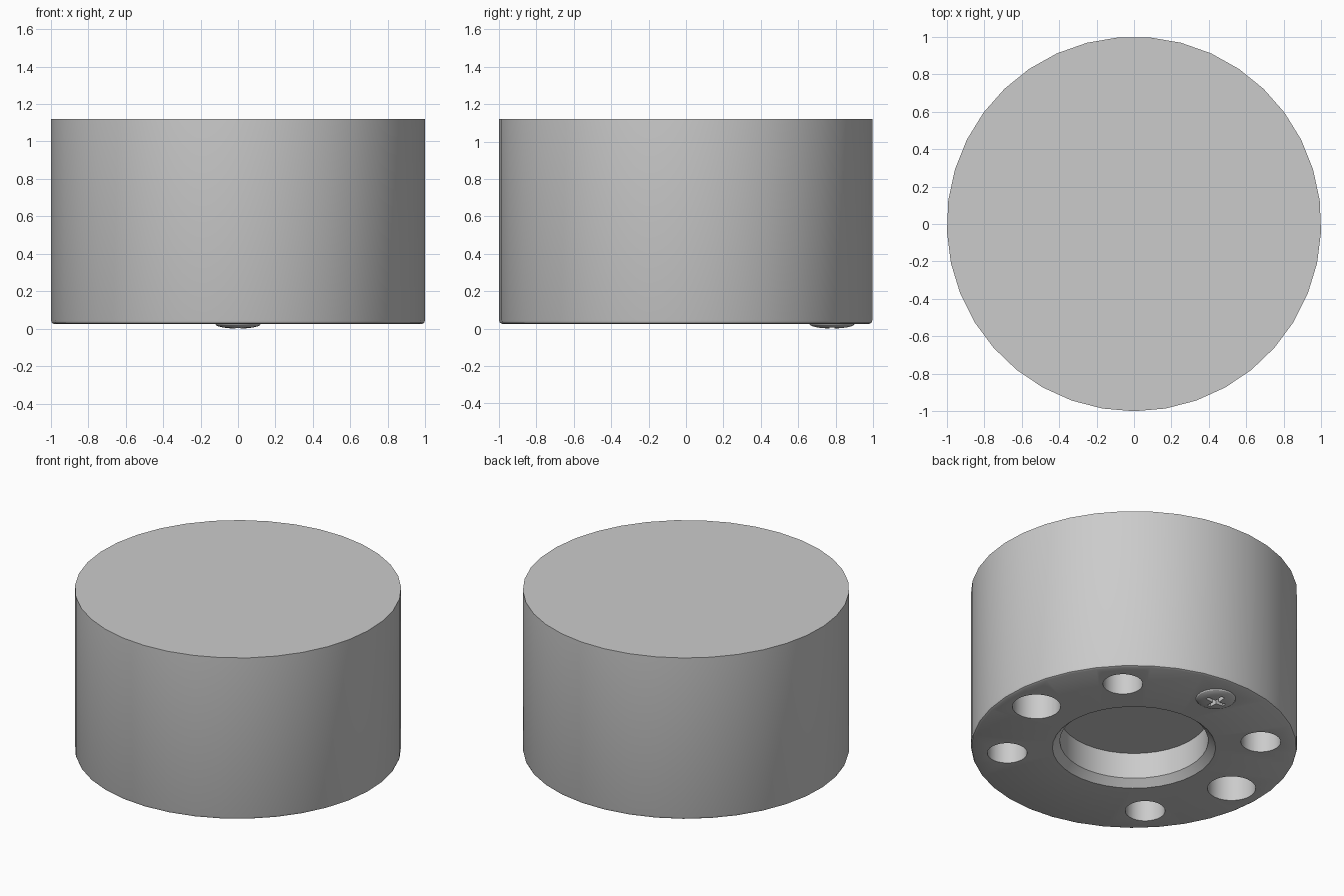
import bpy, bmesh, math
from mathutils import Vector

cube = bpy.data.objects.get("Cube")
if cube:
    bpy.data.objects.remove(cube, do_unlink=True)

GREY = (0.6, 0.6, 0.6, 1.0)
metal = bpy.data.materials.new("plain grey metal")
metal.use_nodes = True
metal.diffuse_color = GREY
metal.node_tree.nodes["Principled BSDF"].inputs["Base Color"].default_value = GREY


def make_object(name, bm):
    bmesh.ops.recalc_face_normals(bm, faces=bm.faces)
    mesh = bpy.data.meshes.new(name)
    bm.to_mesh(mesh)
    bm.free()
    mesh.materials.append(metal)
    obj = bpy.data.objects.new(name, mesh)
    bpy.context.collection.objects.link(obj)
    return obj


def lathe(name, profile, segments, centre=(0, 0), start=0.0):
    """Turn (radius, z) points around a vertical axis and cap both ends."""
    bm = bmesh.new()
    rings = []
    for r, z in profile:
        ring = []
        for i in range(segments):
            a = start + 2 * math.pi * i / segments
            ring.append(bm.verts.new((centre[0] + r * math.cos(a),
                                      centre[1] + r * math.sin(a), z)))
        rings.append(ring)
    for low, high in zip(rings, rings[1:]):
        for i in range(segments):
            j = (i + 1) % segments
            bm.faces.new((low[i], low[j], high[j], high[i]))
    bm.faces.new(rings[0])
    bm.faces.new(rings[-1])
    return make_object(name, bm)


def cut(target, cutter):
    mod = target.modifiers.new("cut", 'BOOLEAN')
    mod.operation = 'DIFFERENCE'
    mod.solver = 'EXACT'
    mod.object = cutter
    bpy.context.view_layer.objects.active = target
    bpy.ops.object.modifier_apply(modifier=mod.name)
    bpy.data.objects.remove(cutter, do_unlink=True)


def smooth(obj):
    bpy.ops.object.select_all(action='DESELECT')
    obj.select_set(True)
    bpy.context.view_layer.objects.active = obj
    bpy.ops.object.shade_smooth_by_angle(angle=math.radians(30))


BASE, TOP = 0.025, 1.12
RING = 0.78          # radius of the circle of holes

# Solid drum with a rounded lower edge and a chamfered round recess underneath
body = lathe("drum_body", [
    (0.455, BASE + 0.22), (0.455, BASE + 0.045), (0.5, BASE),
    (0.983, BASE), (0.995, BASE + 0.006), (1.0, BASE + 0.02), (1.0, TOP),
], 37, start=math.pi / 2 + math.pi / 37)

# Blind holes every 45 degrees: wide ones on the x axis, the front place left solid
for k in range(8):
    if k == 6:
        continue
    a = math.radians(45 * k)
    centre = (RING * math.cos(a), RING * math.sin(a))
    radius = 0.148 if k in (0, 4) else 0.122
    depth = 0.2 if k == 2 else 0.5
    cut(body, lathe("hole_cutter", [(radius, -0.1), (radius, BASE + depth)], 32, centre))
smooth(body)

# Domed screw head seated in the rear hole
dome = [(0.121 * math.sin(t * math.pi / 12), BASE * (1 - math.cos(t * math.pi / 12)))
        for t in range(1, 7)]
screw = lathe("screw", dome + [(0.121, BASE + 0.15)], 32, (0, RING))

# Tapered cross recess in the screw head
for length, width in ((0.075, 0.014), (0.014, 0.075)):
    bm = bmesh.new()
    bmesh.ops.create_cube(bm, size=2)
    for v in bm.verts:
        taper = 0.45 if v.co.z > 0 else 1.0
        z = 0.08 if v.co.z > 0 else -0.01
        v.co = Vector((v.co.x * length * taper, RING + v.co.y * width * taper, z))
    cut(screw, make_object("cross_cutter", bm))
smooth(screw)
